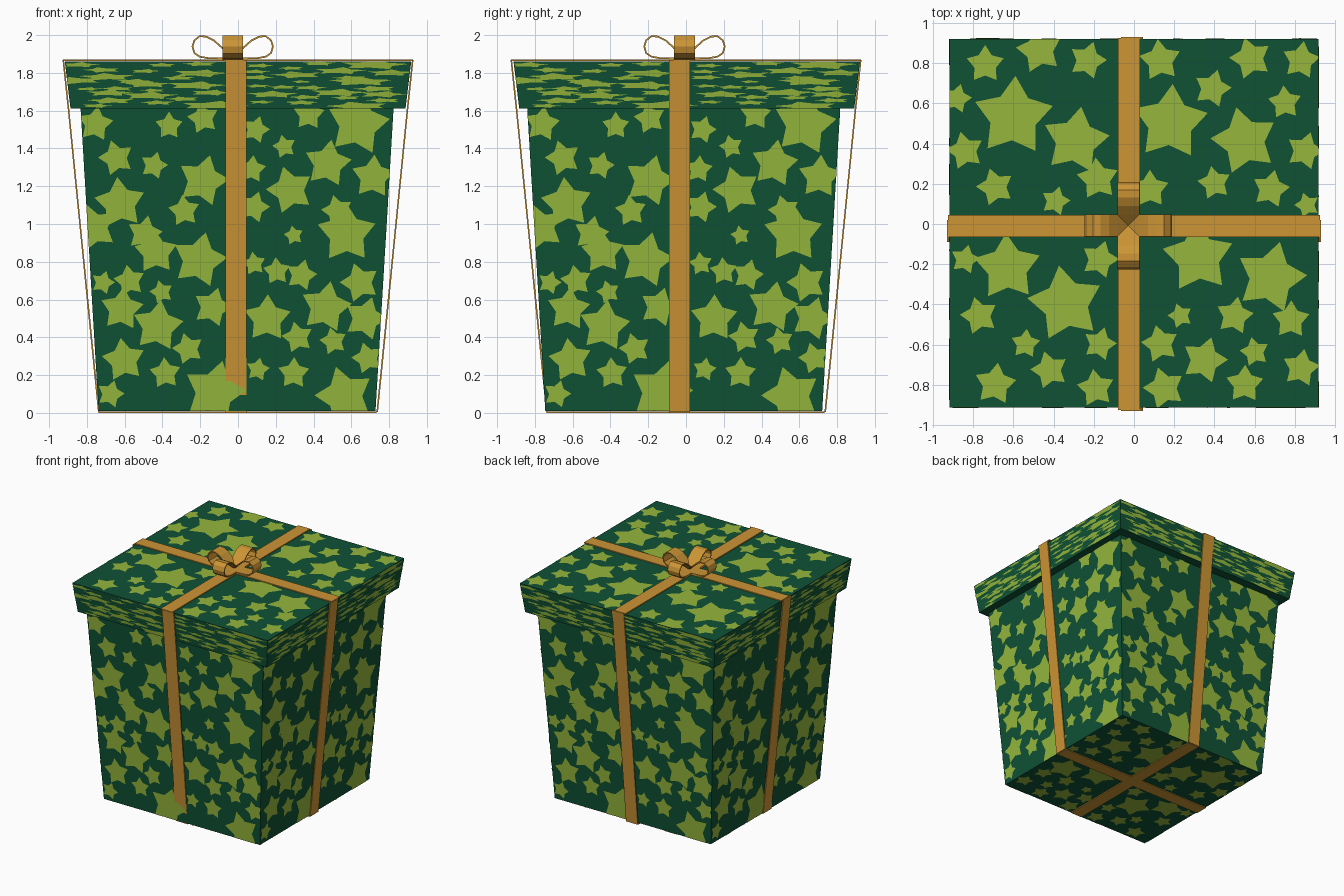
import bpy, bmesh, math
from mathutils import Vector, Matrix

if "Cube" in bpy.data.objects:
    bpy.data.objects.remove(bpy.data.objects["Cube"])


def material(name, rgb):
    m = bpy.data.materials.new(name)
    m.diffuse_color = (*rgb, 1)
    m.use_nodes = True
    m.node_tree.nodes["Principled BSDF"].inputs["Base Color"].default_value = m.diffuse_color
    return m


DARK = material("dark_green", (0.005, 0.085, 0.036))
LIME = material("lime_green", (0.30, 0.47, 0.045))
GOLD = material("gold_ribbon", (0.61, 0.30, 0.036))

# star layouts: centre and radius in hundredths of a unit
SIDE_STARS = [
    (-36,151,7),(-18,155,8),(10,149,7),(25,140,6),(38,157,8),(64,152,16),(-64,134,9),(-18,122,13),
    (-62,110,13),(-28,106,8),(-44,130,7),(28,117,12),(48,131,12),(72,124,11),(53,106,8),(9,108,8),
    (30,93,5),(58,94,15),(-49,94,9),(-76,97,12),(-20,80,14),(-43,84,11),(-57,69,8),(-71,68,6),
    (-40,63,6),(-61,54,11),(-42,45,13),(-26,33,8),(-13,55,10),(9,78,6),(21,74,7),(34,72,8),
    (65,68,10),(47,55,13),(16,49,12),(32,39,8),(68,49,11),(51,37,7),(30,20,8),(11,22,6),
    (57,8,15),(-12,10,16),(-38,20,8),(-60,27,11),(-67,9,7),(69,28,8),(-75,152,9),(8,128,7)]
TOP_STARS = [
    (-74,79,9),(-47,86,11),(-23,81,9),(-84,36,9),(-60,53,19),(-29,41,16),(-69,18,9),(-39,11,7),
    (-18,22,10),(13,81,10),(39,67,9),(58,82,10),(83,81,9),(18,50,18),(55,41,16),(85,36,9),
    (40,20,8),(8,17,9),(68,17,9),(86,9,6),(-84,-18,7),(-63,-22,16),(-34,-40,18),(-17,-18,9),
    (-77,-46,9),(-54,-60,7),(-69,-80,10),(-42,-73,9),(-17,-60,8),(-19,-82,9),(32,-17,17),(68,-27,17),
    (23,-46,6),(50,-46,9),(78,-48,9),(13,-60,9),(35,-68,11),(60,-64,7),(55,-80,9),(83,-72,9),
    (15,-82,10),(-88,62,7),(75,60,8)]


def finish(bm, name, mat, loc=(0, 0, 0), turn=0):
    me = bpy.data.meshes.new(name)
    bm.to_mesh(me)
    bm.free()
    me.materials.append(mat)
    ob = bpy.data.objects.new(name, me)
    ob.location = loc
    ob.rotation_euler.z = turn
    bpy.context.collection.objects.link(ob)
    return ob


def frustum(name, h0, h1, z0, z1, c):
    bm = bmesh.new()
    lo, hi = [[bm.verts.new((sx * h, sy * h, z)) for sx, sy in ((-1, -1), (1, -1), (1, 1), (-1, 1))]
              for h, z in ((h0, z0), (h1, z1))]
    bm.faces.new(lo[::-1])
    bm.faces.new(hi)
    for i in range(4):
        j = (i + 1) % 4
        bm.faces.new((lo[i], lo[j], hi[j], hi[i]))
    finish(bm, name, DARK, (*c, 0))


def stars(name, layout, place, planes, c, turn=0, flip=False):
    """Thin five-pointed stars mapped onto a face, trimmed at its borders."""
    bm = bmesh.new()
    for i, (x, y, r) in enumerate(layout):
        x, y, r = x / 100, y / 100, r / 100 * 1.07
        rot = math.pi / 2 + 0.3 * math.sin(i * 2.4)
        mid = bm.verts.new(place(x, y))
        ring = []
        for k in range(10):
            a, q = rot + k * math.pi / 5, r * (1 if k % 2 == 0 else 0.58)
            ring.append(bm.verts.new(place(x + q * math.cos(a), y + q * math.sin(a))))
        for k in range(10):
            bm.faces.new((mid, ring[k], ring[(k + 1) % 10]))
    for co, no in planes:
        bmesh.ops.bisect_plane(bm, geom=bm.verts[:] + bm.edges[:] + bm.faces[:],
                               plane_co=co, plane_no=Vector(no).normalized(), clear_outer=True)
    if flip:
        bmesh.ops.reverse_faces(bm, faces=bm.faces[:])
    finish(bm, name, LIME, (*c, 0), turn)


def side_stars(name, h0, h1, z0, z1, c, sx, sz):
    slope = (h1 - h0) / (z1 - z0)

    def place(x, y):
        z = z0 + y * sz
        return Vector((x * sx, -(h0 + slope * (z - z0)) - 0.003, z))
    planes = [((0, 0, z1), (0, 0, 1)), ((0, 0, z0), (0, 0, -1)),
              ((h0, 0, z0), (1, 0, -slope)), ((-h0, 0, z0), (-1, 0, -slope))]
    for k in range(4):
        stars(f"{name}_{k + 1}", SIDE_STARS, place, planes, c, k * math.pi / 2)


def flat_stars(name, h, z, s, c, flip):
    planes = [((h * a, h * b, 0), (a, b, 0)) for a, b in ((1, 0), (-1, 0), (0, 1), (0, -1))]
    stars(name, TOP_STARS, lambda x, y: Vector((x * s, y * s, z)), planes, c, 0, flip)


# box body and lid
BC, LC = (-0.005, -0.012), (0.0, 0.004)
frustum("box_body", 0.733, 0.829, 0.01, 1.62, BC)
frustum("box_lid", 0.887, 0.917, 1.612, 1.86, LC)

# star pattern on every face
side_stars("body_stars", 0.733, 0.829, 0.01, 1.612, BC, 1, 1)
side_stars("lid_side_stars", 0.887, 0.917, 1.612, 1.86, LC, 1.12, 0.152)
flat_stars("lid_top_stars", 0.917, 1.863, 1, LC, False)
flat_stars("base_stars", 0.733, 0.007, 0.8, BC, True)


def strip(name, path, off, axis, t=0.008, half=lambda r: 0.055, loc=(0, 0, 0), turn=0):
    """Ribbon following an (r, z) path, lying across the given axis."""
    bm = bmesh.new()
    rows = []
    for r, z in path:
        w = half(r)
        pts = [(r, off + s * w, z) if axis == 'x' else (off + s * w, r, z) for s in (-1, 1)]
        rows.append([bm.verts.new(p) for p in pts])
    for a, b in zip(rows, rows[1:]):
        bm.faces.new((a[0], b[0], b[1], a[1]))
    ob = finish(bm, name, GOLD, loc, turn)
    mod = ob.modifiers.new("thickness", 'SOLIDIFY')
    mod.thickness = t
    mod.offset = 0
    return ob


# two ribbons wrapped round the box
for axis, top_off, side_off in (('x', -0.01, -0.034), ('y', -0.025, -0.01)):
    strip(f"ribbon_top_{axis}", [(-0.926, 1.867), (0.926, 1.867)], top_off, axis)
    strip(f"ribbon_base_{axis}", [(-0.738, 0.004), (0.733, 0.004)], side_off, axis, 0.007)
    for s, tag in ((1, "plus"), (-1, "minus")):
        strip(f"ribbon_side_{axis}_{tag}",
              [(s * 0.925, 1.868), (s * 0.897, 1.605), (s * 0.737, 0.004)], side_off, axis)

# four bow loops, mitred to a point at the knot
LOOP = [(0.002, 1.882), (0.055, 1.932), (0.1, 1.972), (0.14, 1.992), (0.175, 1.994), (0.203, 1.972),
        (0.213, 1.94), (0.203, 1.905), (0.175, 1.886), (0.13, 1.878), (0.055, 1.876), (0.002, 1.876)]
for k in range(4):
    strip(f"bow_loop_{k + 1}", LOOP, 0, 'x', 0.009, lambda r: min(0.055, r),
          (-0.028, -0.008, 0), k * math.pi / 2)
